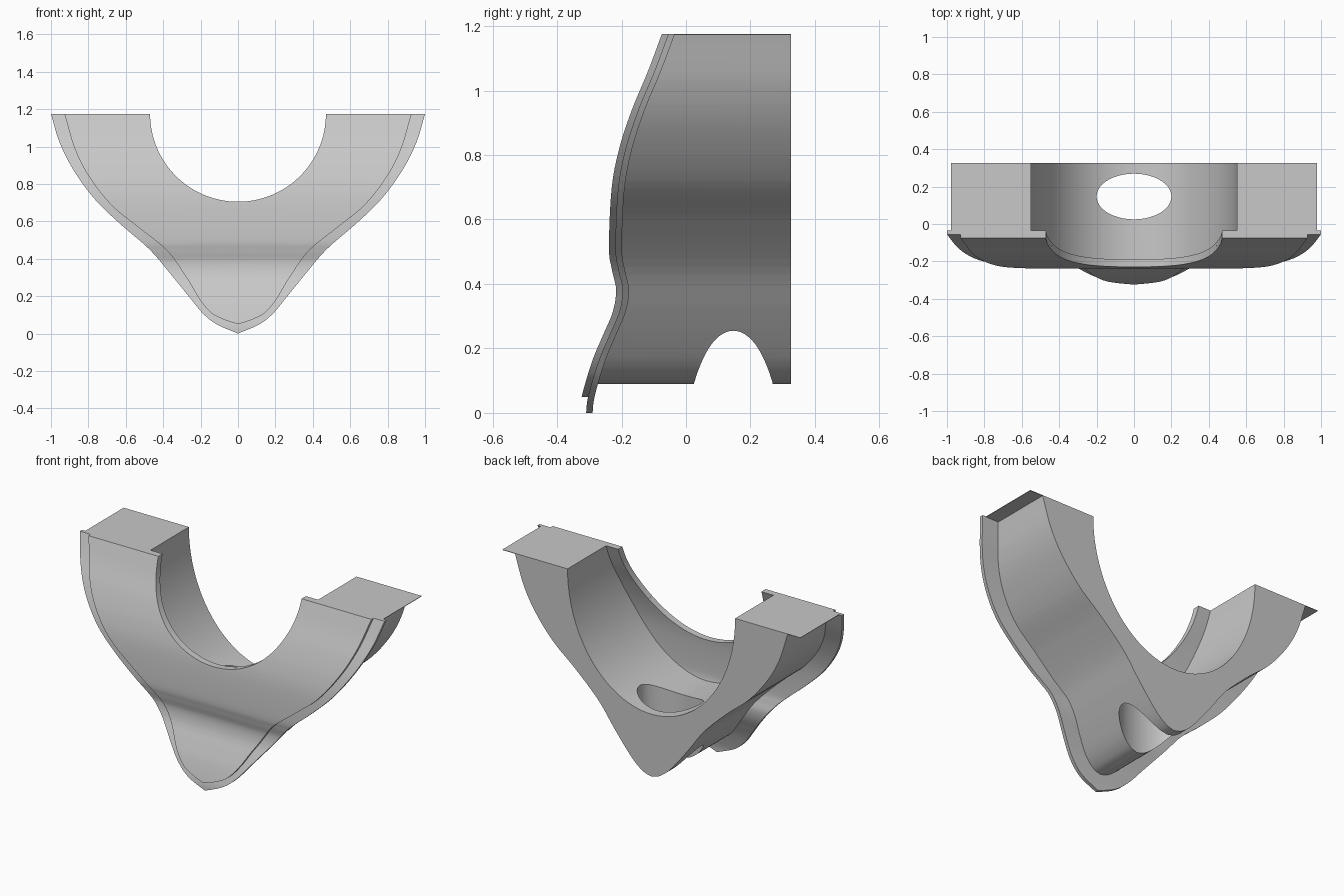
import bpy, bmesh, math
from mathutils import Vector

TOP = 1.175      # height of the flat upper ends
BACK = 0.325     # rear plane

if "Cube" in bpy.data.objects:
    bpy.data.objects.remove(bpy.data.objects["Cube"], do_unlink=True)

grey = bpy.data.materials.new("plain grey")
grey.use_nodes = True
grey.diffuse_color = (0.58, 0.58, 0.58, 1)
grey.node_tree.nodes["Principled BSDF"].inputs["Base Color"].default_value = grey.diffuse_color


def spline(points, steps=6):
    """Smooth curve through (value, z) points."""
    p = [Vector(q) for q in points]
    p = [p[0] * 2 - p[1]] + p + [p[-1] * 2 - p[-2]]
    out = []
    for a, b, c, d in zip(p, p[1:], p[2:], p[3:]):
        for i in range(steps):
            t = i / steps
            out.append(0.5 * (2 * b + (c - a) * t + (2 * a - 5 * b + 4 * c - d) * t**2
                              + (3 * b - a - 3 * c + d) * t**3))
    return sorted(out + [p[-2]], key=lambda v: v.y)


def value_at(curve, z):
    if z <= curve[0].y:
        return curve[0].x
    for a, b in zip(curve, curve[1:]):
        if z <= b.y:
            return a.x + (b.x - a.x) * (z - a.y) / max(b.y - a.y, 1e-9)
    return curve[-1].x


def finish(name, bm):
    bmesh.ops.recalc_face_normals(bm, faces=bm.faces[:])
    mesh = bpy.data.meshes.new(name)
    bm.to_mesh(mesh)
    bm.free()
    mesh.materials.append(grey)
    ob = bpy.data.objects.new(name, mesh)
    bpy.context.collection.objects.link(ob)
    return ob


def smooth(ob):
    bpy.ops.object.select_all(action='DESELECT')
    ob.select_set(True)
    bpy.context.view_layer.objects.active = ob
    bpy.ops.object.shade_smooth_by_angle(angle=math.radians(25))


# Front face depth against height
front = spline([(-.33, 0), (-.323, .053), (-.292, .158), (-.258, .24), (-.227, .314),
                (-.217, .382), (-.23, .445), (-.239, .513), (-.231, .693),
                (-.208, .817), (-.168, .94), (-.118, 1.06), (-.075, TOP)])


def v_section(name, outline, half_width, depth_z, y_front, y_back):
    """V-shaped slab with an oval saddle, built in rows and mirrored left to right."""
    edge = spline(outline)
    base = edge[0].y
    heights = [v.y for v in edge] + [v.y for v in front if v.y > base]
    heights += [TOP - depth_z * math.cos(math.radians(a)) for a in range(0, 91, 3)]
    rows = []
    for z in sorted(heights):
        if not rows or z - rows[-1] > 1e-4:
            rows.append(z)
    bm = bmesh.new()
    for side in (1, -1):
        previous = None
        for z in rows:
            x_in = half_width * math.sqrt(max(1 - ((TOP - z) / depth_z)**2, 0))
            x_out = value_at(edge, z)
            ring = [bm.verts.new((side * x, y(z), z)) for x, y in
                    ((x_in, y_front), (x_out, y_front), (x_out, y_back), (x_in, y_back))]
            if previous:
                for i in range(4):
                    if i == 3 and x_in < 1e-4:
                        continue   # no wall on the centre plane
                    j = (i + 1) % 4
                    bm.faces.new((previous[i], previous[j], ring[j], ring[i]))
            previous = ring
        bm.faces.new(previous)
    bmesh.ops.remove_doubles(bm, verts=bm.verts[:], dist=1e-5)
    bmesh.ops.dissolve_degenerate(bm, edges=bm.edges[:], dist=1e-6)
    return finish(name, bm)


def depth(offset):
    return lambda z: value_at(front, z) + offset


# Front plate
plate = v_section("front_plate",
                  [(0, .05), (.07, .073), (.142, .11), (.206, .184), (.27, .291), (.377, .441),
                   (.527, .564), (.677, .687), (.795, .837), (.872, .987), (.928, TOP)],
                  .47, .47, depth(0), depth(.02))
smooth(plate)

# Wider rim behind the plate
rim = v_section("rim_flange",
                [(0, 0), (.115, .05), (.19, .11), (.26, .195), (.356, .313), (.473, .45),
                 (.634, .59), (.767, .72), (.88, .875), (.955, 1.025), (1, TOP)],
                .47, .47, depth(.02), depth(.04))
smooth(rim)

# Deep rear body with a wider, deeper saddle
body = v_section("saddle_body",
                 [(0, .09), (.05, .105), (.11, .15), (.176, .225), (.25, .32), (.35, .453),
                  (.5, .597), (.645, .72), (.762, .863), (.84, 1.005), (.895, TOP)],
                 .55, .715, depth(.04), lambda z: BACK)

# Oval drain hole through the bottom of the body
bm = bmesh.new()
bmesh.ops.create_cone(bm, cap_ends=True, segments=64, radius1=1, radius2=1, depth=1.2)
bmesh.ops.scale(bm, vec=(.2, .122, 1), verts=bm.verts[:])
bmesh.ops.translate(bm, vec=(0, .147, .4), verts=bm.verts[:])
cutter = finish("hole_cutter", bm)
cutter.hide_render = True
cut = body.modifiers.new("oval_hole", 'BOOLEAN')
cut.operation = 'DIFFERENCE'
cut.solver = 'EXACT'
cut.object = cutter
bpy.context.view_layer.objects.active = body
bpy.ops.object.modifier_apply(modifier=cut.name)
bpy.data.objects.remove(cutter, do_unlink=True)
smooth(body)

# Thin ledges at the upper outer corners
for side, label in ((1, "left"), (-1, "right")):
    bm = bmesh.new()
    bmesh.ops.create_cube(bm, size=1)
    bmesh.ops.scale(bm, vec=(.09, BACK + .035, .003), verts=bm.verts[:])
    bmesh.ops.translate(bm, vec=(side * .933, (BACK - .035) / 2, TOP - .0015), verts=bm.verts[:])
    finish(label + "_top_ledge", bm)
